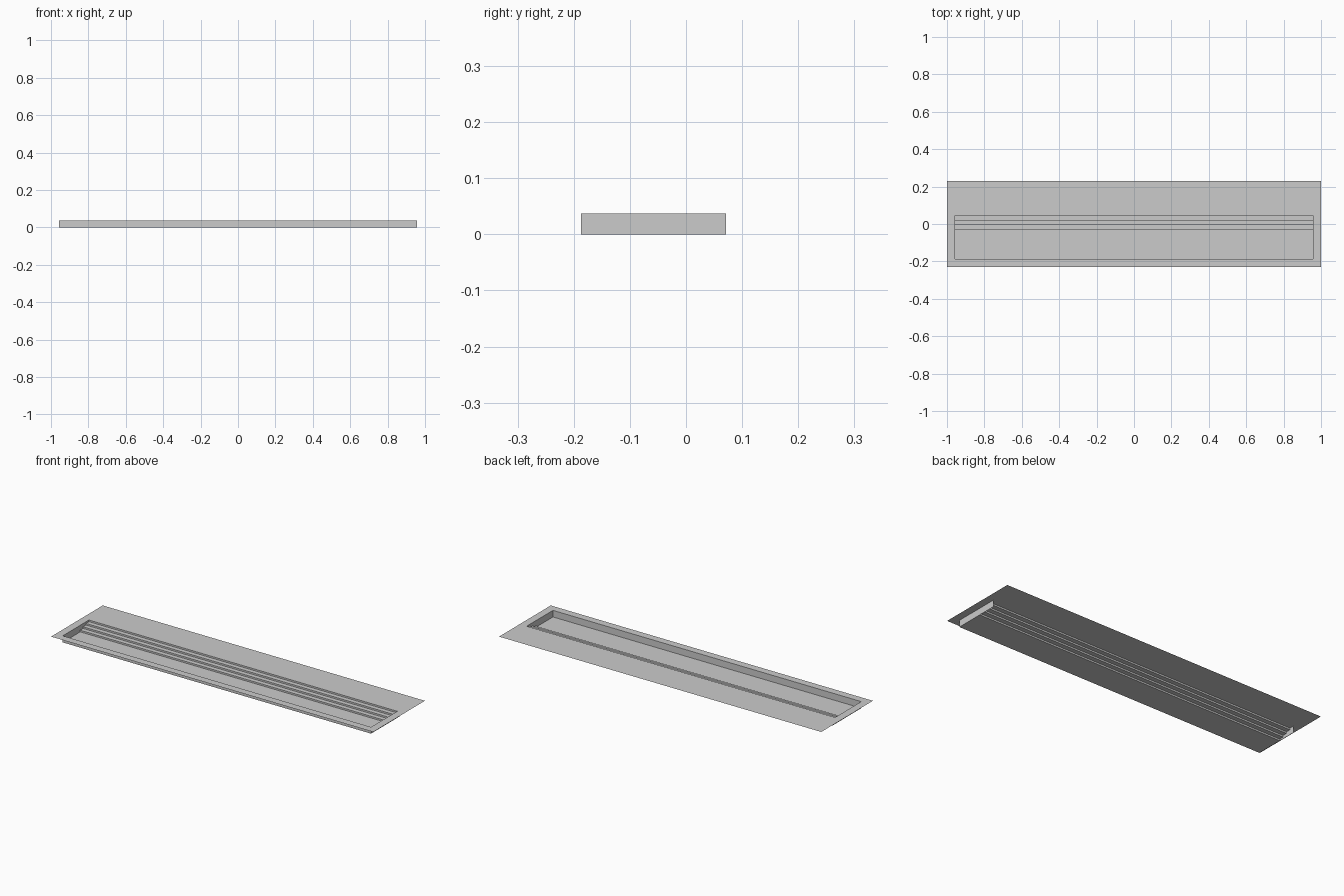
import bpy

if "Cube" in bpy.data.objects:
    bpy.data.objects.remove(bpy.data.objects["Cube"])

HX, HY, H = 1.0, 0.229, 0.037          # deck half sizes and height
PX = 0.957                             # pit half width
FRONT, WALL_BACK = -0.187, 0.071       # pit front and end wall back edge
STEP, STEPS = 0.0258, 4
TOP = WALL_BACK - STEP                 # back edge of the opening
RISE = H / STEPS


def make(name, verts, faces):
    mesh = bpy.data.meshes.new(name)
    mesh.from_pydata(verts, [], faces)
    obj = bpy.data.objects.new(name, mesh)
    bpy.context.collection.objects.link(obj)
    return obj


# Flat deck with a rectangular opening
outer = [(-HX, -HY, H), (HX, -HY, H), (HX, HY, H), (-HX, HY, H)]
inner = [(-PX, FRONT, H), (PX, FRONT, H), (PX, TOP, H), (-PX, TOP, H)]
ring = [(i, (i + 1) % 4, (i + 1) % 4 + 4, i + 4) for i in range(4)]
make("deck", outer + inner, ring)

# Pit: front wall, floor and stairs swept along x
profile = [(FRONT, H), (FRONT, 0)]
for k in range(STEPS):
    y = TOP - (STEPS - 1 - k) * STEP
    profile += [(y, k * RISE), (y, (k + 1) * RISE)]
verts = [(x, y, z) for y, z in profile for x in (-PX, PX)]
faces = [(2 * i, 2 * i + 1, 2 * i + 3, 2 * i + 2) for i in range(len(profile) - 1)]
make("pit_floor_and_stairs", verts, faces)

# Rectangular end walls, facing into the pit
for side, name in ((-1, "left_end_wall"), (1, "right_end_wall")):
    x = side * PX
    quad = [(x, FRONT, 0), (x, WALL_BACK, 0), (x, WALL_BACK, H), (x, FRONT, H)]
    make(name, quad, [(0, 1, 2, 3) if side < 0 else (3, 2, 1, 0)])
